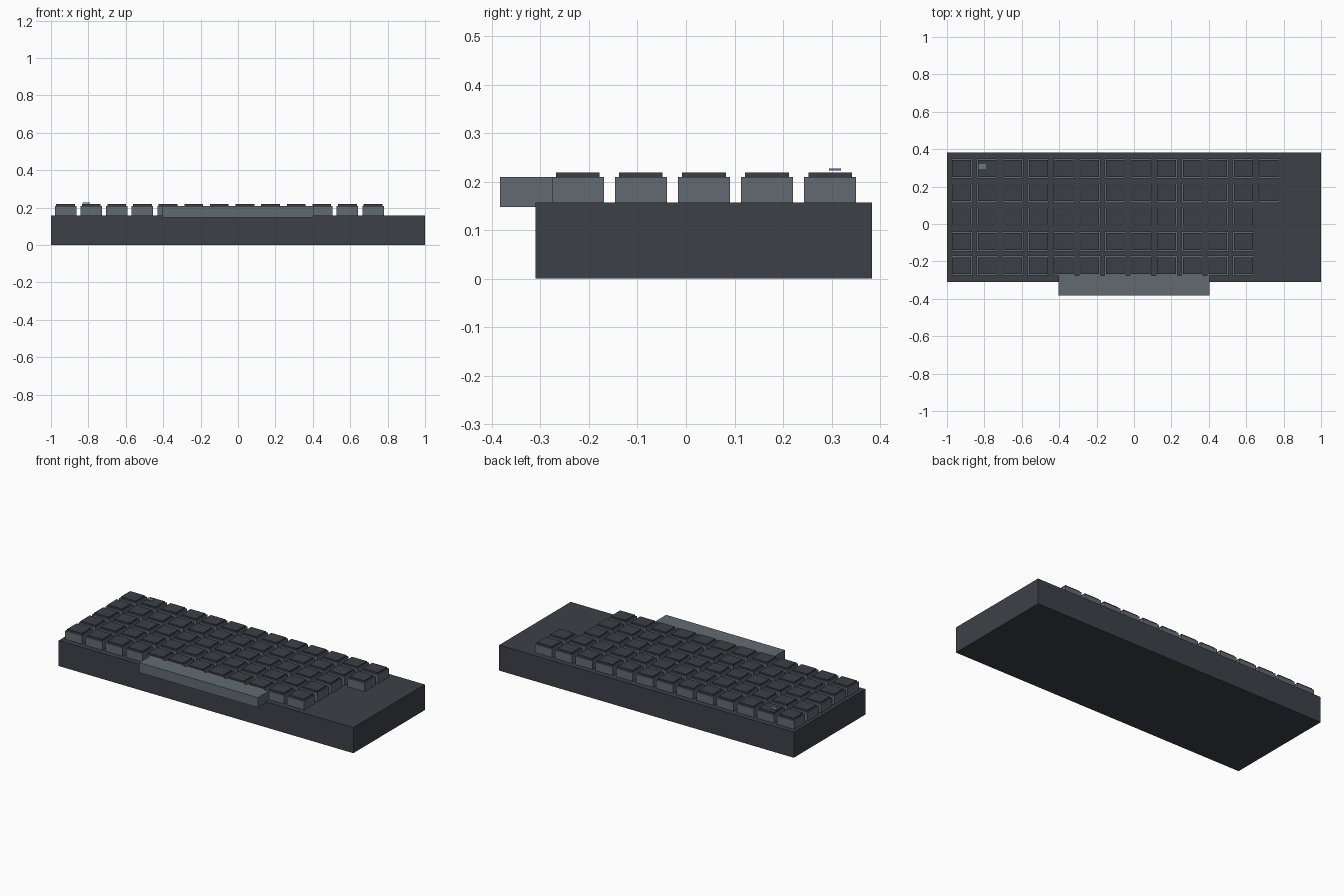
import bpy
import bmesh
from mathutils import Matrix, Vector

if "Cube" in bpy.data.objects:
    bpy.data.objects.remove(bpy.data.objects["Cube"], do_unlink=True)


def material(name, rgb):
    mat = bpy.data.materials.new(name)
    mat.use_nodes = True
    color = (*rgb, 1)
    mat.diffuse_color = color
    mat.node_tree.nodes["Principled BSDF"].inputs["Base Color"].default_value = color
    return mat


def boxes(name, mat, size, centers):
    """One object made of equal boxes at the given centres."""
    bm = bmesh.new()
    for center in centers:
        matrix = Matrix.Translation(center) @ Matrix.Diagonal((*size, 1))
        bmesh.ops.create_cube(bm, size=1, matrix=matrix)
    mesh = bpy.data.meshes.new(name)
    bm.to_mesh(mesh)
    bm.free()
    mesh.materials.append(mat)
    obj = bpy.data.objects.new(name, mesh)
    bpy.context.collection.objects.link(obj)
    return obj


charcoal = material("charcoal case", (0.046, 0.053, 0.064))
slate = material("slate key", (0.12, 0.145, 0.17))
graphite = material("graphite cap", (0.044, 0.050, 0.060))
light = material("blue grey mark", (0.15, 0.19, 0.25))

# Case
boxes("case", charcoal, (2, 0.693, 0.157), [Vector((0, 0.0365, 0.0785))])

# Key rows from front to back, the two rear rows one key longer
row_lengths = (12, 12, 12, 13, 13)
for row, count in enumerate(row_lengths):
    y = -0.223 + 0.13 * row
    xs = [-0.922 + 0.137 * col for col in range(count)]
    boxes(f"key_bodies_row_{row + 1}", slate, (0.115, 0.107, 0.053),
          [Vector((x, y, 0.1825)) for x in xs])
    boxes(f"key_caps_row_{row + 1}", graphite, (0.1, 0.09, 0.01),
          [Vector((x, y, 0.2135)) for x in xs])

# Long bar overhanging the front edge
boxes("space_bar", slate, (0.806, 0.107, 0.061), [Vector((0, -0.3295, 0.1785))])

# Small plate hovering over the second rear key
boxes("key_mark", light, (0.04, 0.025, 0.004), [Vector((-0.812, 0.307, 0.2245))])
